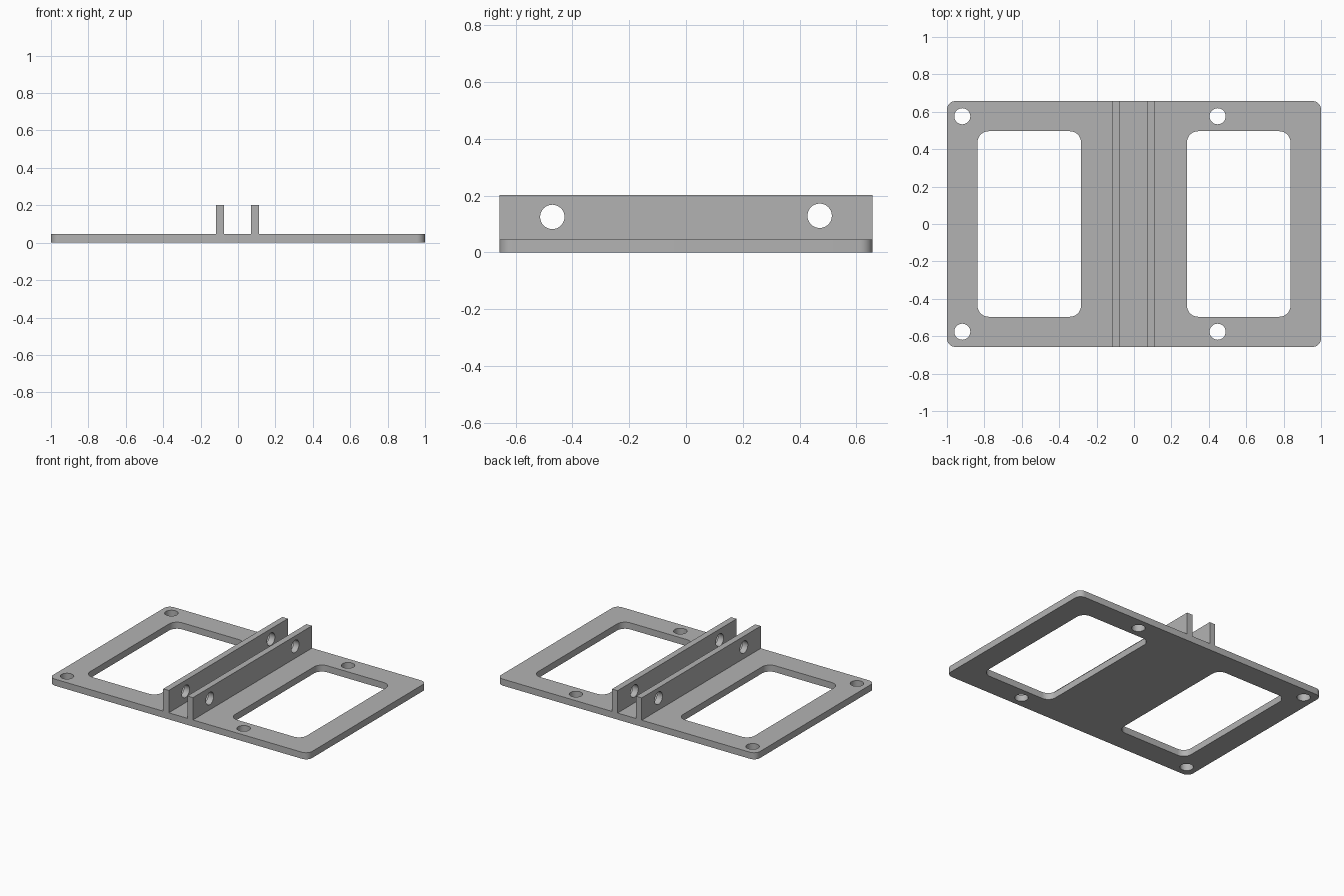
import bpy, bmesh, math
from mathutils import Matrix, Vector

cube = bpy.data.objects.get("Cube")
if cube:
    bpy.data.objects.remove(cube, do_unlink=True)

HALF_Y = 0.657      # half depth of the plate and ribs
PLATE = 0.046       # plate thickness
RIB_TOP = 0.202
HOLE_R = 0.043

grey = bpy.data.materials.new("plain grey")
grey.use_nodes = True
colour = (0.45, 0.45, 0.45, 1)
grey.diffuse_color = colour
grey.node_tree.nodes["Principled BSDF"].inputs["Base Color"].default_value = colour


def circle(cx, cy, r, n=32):
    return [(cx + r * math.cos(math.tau * i / n), cy + r * math.sin(math.tau * i / n))
            for i in range(n)]


def rectangle(cx, cy, hx, hy, r=0, steps=8):
    """Outline of a rectangle, with rounded corners if r is given."""
    points = []
    for k, (sx, sy) in enumerate([(1, 1), (-1, 1), (-1, -1), (1, -1)]):
        corner = Vector((cx + sx * (hx - r), cy + sy * (hy - r)))
        for i in range(steps + 1 if r else 1):
            a = (k + i / steps) * math.pi / 2
            points.append((corner.x + r * math.cos(a), corner.y + r * math.sin(a)))
    return points


def pierced_slab(name, outlines, thickness, matrix=Matrix()):
    """Fill the first outline, leave the others open, and extrude along local z."""
    bm = bmesh.new()
    for outline in outlines:
        verts = [bm.verts.new((x, y, 0)) for x, y in outline]
        for a, b in zip(verts, verts[1:] + verts[:1]):
            bm.edges.new((a, b))
    bmesh.ops.triangle_fill(bm, edges=bm.edges[:], use_beauty=True, normal=(0, 0, 1))
    extruded = bmesh.ops.extrude_face_region(bm, geom=bm.faces[:], use_keep_orig=True)
    bmesh.ops.translate(bm, vec=(0, 0, thickness),
                        verts=[v for v in extruded["geom"] if isinstance(v, bmesh.types.BMVert)])
    bmesh.ops.transform(bm, matrix=matrix, verts=bm.verts[:])
    bmesh.ops.recalc_face_normals(bm, faces=bm.faces[:])
    mesh = bpy.data.meshes.new(name)
    bm.to_mesh(mesh)
    bm.free()
    mesh.materials.append(grey)
    obj = bpy.data.objects.new(name, mesh)
    bpy.context.collection.objects.link(obj)
    bpy.ops.object.select_all(action='DESELECT')
    bpy.context.view_layer.objects.active = obj
    obj.select_set(True)
    bpy.ops.object.shade_smooth_by_angle(angle=math.radians(30))
    return obj


# Base plate with two windows and four screw holes
plate = [rectangle(0, 0, 1, HALF_Y, 0.045)]
plate += [rectangle(s * 0.56, 0, 0.277, 0.496, 0.06) for s in (-1, 1)]
plate += [circle(x, s * 0.576, HOLE_R) for x in (-0.918, 0.447) for s in (-1, 1)]
pierced_slab("base_plate", plate, PLATE)

# Two upright ribs, each drilled twice; local x, y, z become y, z, x
upright = Matrix(((0, 0, 1, 0), (1, 0, 0, 0), (0, 1, 0, 0), (0, 0, 0, 1)))
rib = [rectangle(0, (PLATE + RIB_TOP) / 2, HALF_Y, (RIB_TOP - PLATE) / 2)]
rib += [circle(-0.471, 0.125, HOLE_R), circle(0.471, 0.129, HOLE_R)]
for name, x in (("right_rib", -0.118), ("left_rib", 0.069)):
    pierced_slab(name, rib, 0.043, Matrix.Translation((x, 0, 0)) @ upright)
